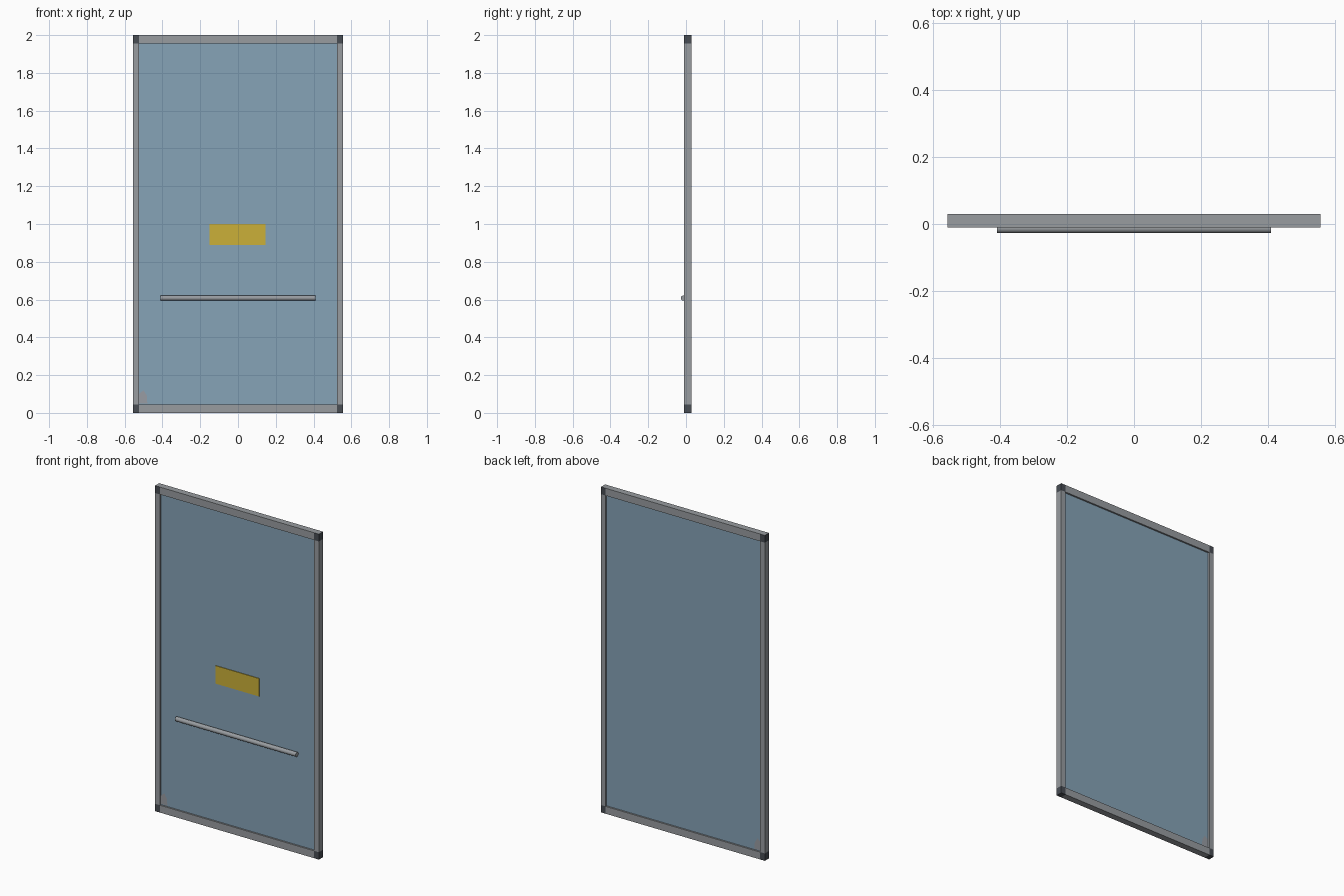
import bpy, bmesh, math

if "Cube" in bpy.data.objects:
    bpy.data.objects.remove(bpy.data.objects["Cube"])


def mat(name, rgb):
    m = bpy.data.materials.new(name)
    lin = [(c / 255 / 12.92) if c < 10 else ((c / 255 + 0.055) / 1.055) ** 2.4 for c in rgb]
    m.diffuse_color = (*lin, 1)
    m.use_nodes = True
    m.node_tree.nodes["Principled BSDF"].inputs["Base Color"].default_value = m.diffuse_color
    return m


METAL = mat("grey metal", (152, 156, 160))
DARK = mat("dark grey", (72, 77, 84))
GLASS = mat("blue glass", (134, 163, 183))
YELLOW = mat("yellow", (203, 176, 56))
PATCH = mat("worn grey", (152, 156, 163))

W, H = 0.557, 2.0            # half width, height
Y0, Y1 = -0.01, 0.03         # frame front and back
STILE, RAIL = 0.032, 0.045   # frame widths


def box(name, x0, x1, y0, y1, z0, z1, *mats):
    bm = bmesh.new()
    bmesh.ops.create_cube(bm, size=1)
    for v in bm.verts:
        v.co = (x1 if v.co.x > 0 else x0, y1 if v.co.y > 0 else y0, z1 if v.co.z > 0 else z0)
    me = bpy.data.meshes.new(name)
    bm.normal_update()
    # second material goes on the faces that point up
    if len(mats) > 1:
        for f in bm.faces:
            f.material_index = int(f.normal.z > 0.5)
    bm.to_mesh(me)
    bm.free()
    for m in mats:
        me.materials.append(m)
    ob = bpy.data.objects.new(name, me)
    bpy.context.collection.objects.link(ob)
    return ob


# frame: stiles, rails and corner blocks
for side, s in (("left", -1), ("right", 1)):
    xa, xb = sorted((s * W, s * (W - STILE)))
    box(side + "_stile", xa, xb, Y0, Y1, RAIL, H - RAIL, METAL)
    box(side + "_bottom_corner", xa, xb, Y0, Y1, 0, RAIL, DARK)
    box(side + "_top_corner", xa, xb, Y0, Y1, H - RAIL, H, DARK, METAL)
for name, z in (("bottom_rail", 0), ("top_rail", H - RAIL)):
    box(name, -W + STILE, W - STILE, Y0, Y1, z, z + RAIL, METAL)

# recessed pane
box("pane", -W + STILE, W - STILE, 0.0, 0.02, RAIL, H - RAIL, GLASS)

# sign plate
box("sign_plate", -0.15, 0.145, -0.004, 0.0, 0.89, 1.0, YELLOW)

# worn patch in the lower corner, on both faces of the pane
for name, y in (("front_patch", -0.0005), ("back_patch", 0.0205)):
    me = bpy.data.meshes.new(name)
    outline = [(-0.525, 0.05), (-0.48, 0.05), (-0.482, 0.09), (-0.5, 0.12), (-0.525, 0.10)]
    if y > 0:
        outline.reverse()
    me.from_pydata([(x, y, z) for x, z in outline], [], [range(len(outline))])
    me.materials.append(PATCH)
    bpy.context.collection.objects.link(bpy.data.objects.new(name, me))

# round push bar
bpy.ops.mesh.primitive_cylinder_add(vertices=24, radius=0.0137, depth=0.82,
                                    location=(0, -0.0135, 0.608), rotation=(0, math.pi / 2, 0))
bar = bpy.context.object
bar.name = "push_bar"
bar.data.materials.append(METAL)
bpy.ops.object.shade_smooth_by_angle(angle=math.radians(40))
